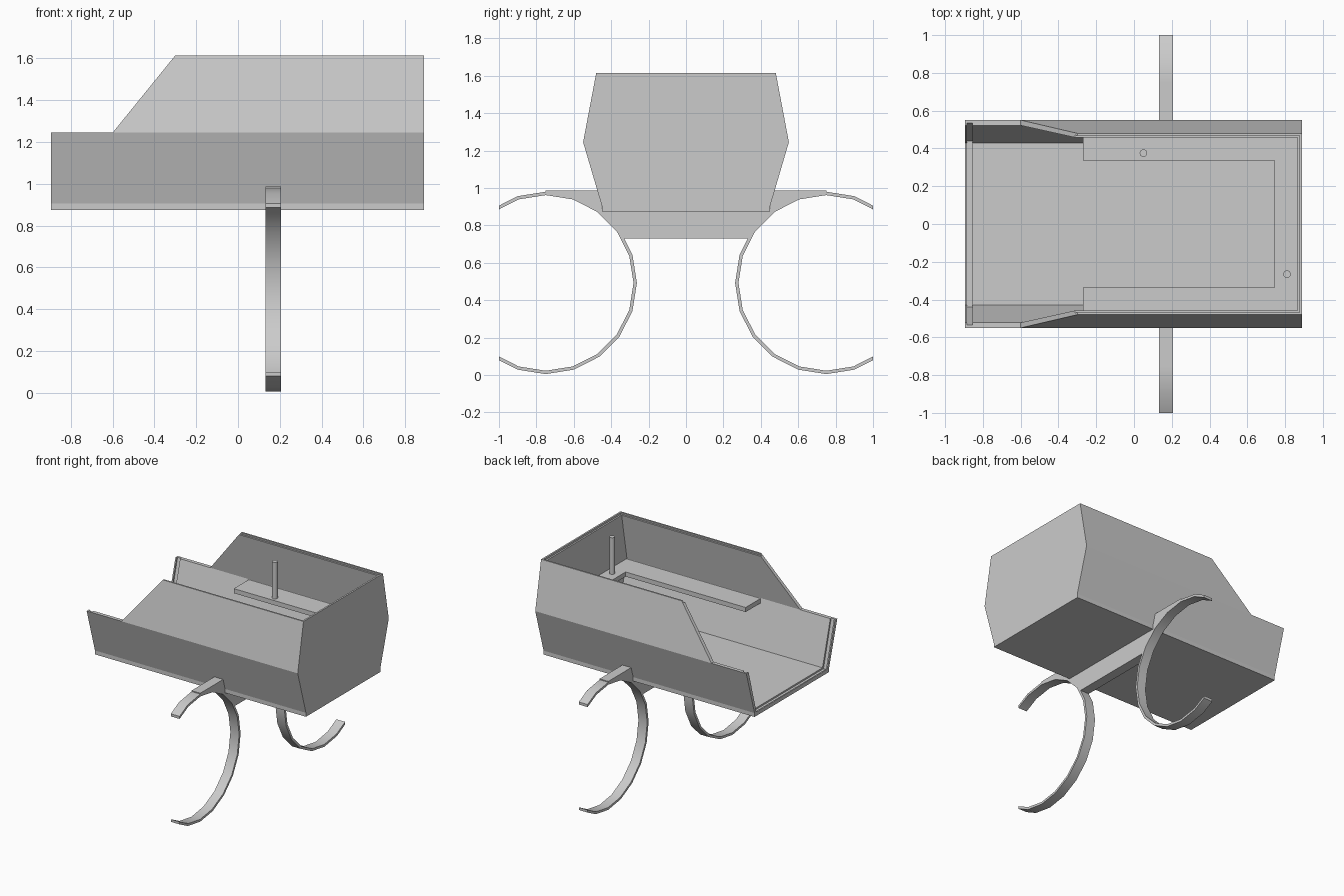
import bpy, bmesh, math

old = bpy.data.objects.get("Cube")
if old:
    bpy.data.objects.remove(old, do_unlink=True)

grey = bpy.data.materials.new("plain_grey")
grey.use_nodes = True
COLOUR = (0.6, 0.6, 0.6, 1)
grey.diffuse_color = COLOUR
grey.node_tree.nodes["Principled BSDF"].inputs["Base Color"].default_value = COLOUR


def finish(name, bm, smooth=False):
    bmesh.ops.remove_doubles(bm, verts=bm.verts, dist=1e-5)
    bmesh.ops.recalc_face_normals(bm, faces=bm.faces)
    mesh = bpy.data.meshes.new(name)
    bm.to_mesh(mesh)
    bm.free()
    mesh.materials.append(grey)
    if smooth:
        for p in mesh.polygons:
            p.use_smooth = True
        mesh.set_sharp_from_angle(angle=math.radians(35))
    obj = bpy.data.objects.new(name, mesh)
    bpy.context.collection.objects.link(obj)
    return obj


def loft(name, sections, smooth=False):
    """Skin a closed solid through sections with equal point counts."""
    bm = bmesh.new()
    rows = [[bm.verts.new(p) for p in s] for s in sections]
    n = len(rows[0])
    for a, b in zip(rows, rows[1:]):
        for i in range(n):
            j = (i + 1) % n
            bm.faces.new((a[i], a[j], b[j], b[i]))
    bm.faces.new(rows[0])
    bm.faces.new(rows[-1])
    return finish(name, bm, smooth)


def mirrored(half):
    return half + [(-y, z) for y, z in reversed(half)]


# Main levels and lengths
BASE, FLOOR, MID, LEDGE, TOP = 0.875, 0.905, 1.245, 1.6, 1.615
X0, X1, XW = -0.895, 0.89, 0.865


def half_width(z):
    if z <= FLOOR:
        return 0.45
    if z <= MID:
        return 0.45 + 0.1 * (z - FLOOR) / (MID - FLOOR)
    return 0.55 - 0.07 * (z - MID) / (TOP - MID)


# Lower trough, with a slot near the open end for a sliding panel
def trough(x, cut):
    half = [(0.45, BASE), (0.45, FLOOR), (0.55, MID),
            (0.522 + cut, MID), (0.428 + cut, FLOOR - cut)]
    return [(x, y, z) for y, z in mirrored(half)]


loft("lower_trough", [trough(x, c) for x, c in (
    (X0, 0), (-0.885, 0), (-0.885, 0.012), (-0.855, 0.012), (-0.855, 0), (XW, 0))])

# Upper side walls with sloping front ends and a stepped rim
for side, s in (("left_upper_wall", 1), ("right_upper_wall", -1)):
    rows = []
    for z, thick in ((MID, 0.028), (LEDGE, 0.025), (LEDGE, 0.012), (TOP, 0.012)):
        x = -0.6 + 0.3 * (z - MID) / (TOP - MID)
        y = half_width(z)
        rows.append([(x, s * y, z), (0.877, s * y, z),
                     (0.877, s * (y - thick), z), (x, s * (y - thick), z)])
    loft(side, rows)

# End wall
rows = []
for z, x in ((BASE, XW), (FLOOR, XW), (MID, XW), (LEDGE, XW), (LEDGE, 0.877), (TOP, 0.877)):
    h = half_width(z)
    rows.append([(x, -h, z), (X1, -h, z), (X1, h, z), (x, h, z)])
loft("end_wall", rows)

# U-shaped shelf with two posts
u_half = [(0.87, 0.515), (-0.27, 0.515), (-0.27, 0.335), (0.745, 0.335)]
u_shape = u_half + [(x, -y) for x, y in reversed(u_half)]
loft("shelf", [[(x, y, z) for x, y in u_shape] for z in (1.21, MID)])

for i, (px, py) in enumerate(((0.05, 0.375), (0.81, -0.265))):
    rows = [[(px + 0.02 * math.cos(a * math.pi / 8), py + 0.02 * math.sin(a * math.pi / 8), z)
             for a in range(16)] for z in (1.23, 1.525)]
    loft(f"post_{i + 1}", rows, True)

# Open hoops, cut flat at their outer ends
HX0, HX1, CY, CZ, R = 0.132, 0.206, 0.75, 0.4925, 0.4875
STEP = math.radians(18)


def on_hoop(k, r):
    return CY - r * math.sin(k * STEP), CZ + r * math.cos(k * STEP)


def cut_end(k0, k1, r):
    (ya, za), (yb, zb) = on_hoop(k0, r), on_hoop(k1, r)
    return 1.0, za + (zb - za) * (1 - ya) / (yb - ya)


def hoop_path(r):
    return ([cut_end(-1, -2, r)] + [on_hoop(k, r) for k in range(-1, 12)]
            + [cut_end(11, 12, r)])


for side, s in (("left_hoop", 1), ("right_hoop", -1)):
    rows = [[(HX0, s * a[0], a[1]), (HX1, s * a[0], a[1]),
             (HX1, s * b[0], b[1]), (HX0, s * b[0], b[1])]
            for a, b in zip(hoop_path(R), hoop_path(R - 0.018))]
    loft(side, rows, True)

# Cross bar joining the hoops beneath the trough
bar = [(0.45, 0.89), (0.46, 0.987), (CY, 0.987)]
bar += [on_hoop(k, R) for k in range(4)] + [(0.333, 0.73)]
loft("cross_bar", [[(x, y, z) for y, z in mirrored(bar)] for x in (HX0, HX1)])
